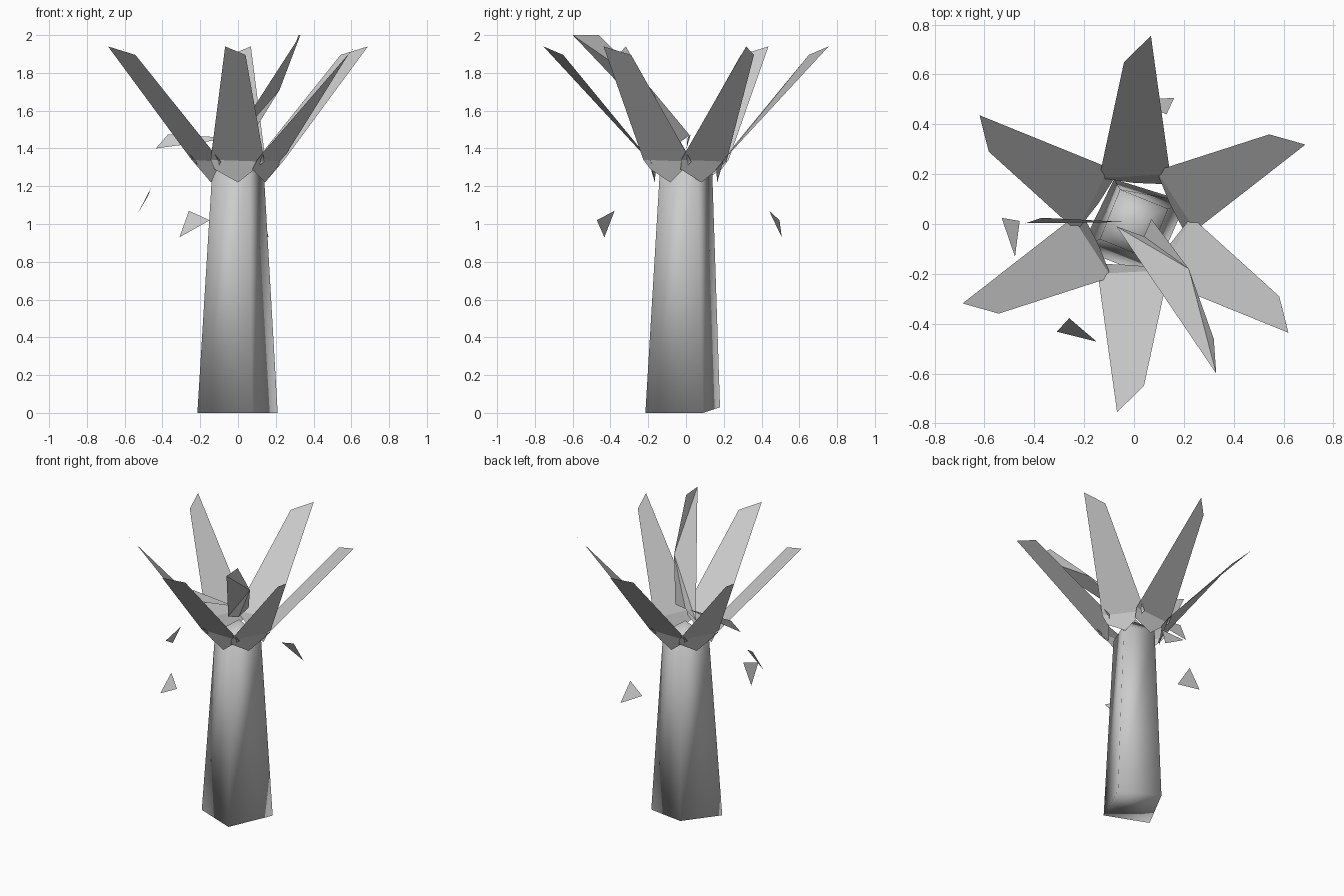
import bpy
from math import radians, cos, sin
from mathutils import Matrix, Vector

if "Cube" in bpy.data.objects:
    bpy.data.objects.remove(bpy.data.objects["Cube"])


def add_mesh(name, verts, faces, smooth=False):
    me = bpy.data.meshes.new(name)
    me.from_pydata([tuple(v) for v in verts], [], faces)
    me.update()
    for p in me.polygons:
        p.use_smooth = smooth
    ob = bpy.data.objects.new(name, me)
    bpy.context.collection.objects.link(ob)
    return ob


def turned(points, degrees, lift=0.0):
    m = Matrix.Rotation(radians(degrees), 4, 'Z')
    return [m @ Vector(p) + Vector((0, 0, lift)) for p in points]


# Trunk: uneven four-sided taper with a low peak on top
base = [(0.21, 0.09, 0), (-0.08, 0.18, 0.03), (-0.215, -0.1, 0), (0.075, -0.215, 0)]
top = [(0.15 * cos(radians(a)), 0.15 * sin(radians(a)), 1.27) for a in (24, 112, 204, 292)]
peak = [(0.0, 0.01, 1.37)]
faces = [(0, 2, 1), (0, 3, 2)]
for i in range(4):
    j = (i + 1) % 4
    faces += [(i, j, j + 4), (i, j + 4, i + 4), (i + 4, j + 4, 8)]
add_mesh("trunk", base + top + peak, faces, smooth=True)

# Ring of six outward leaves, slanted tips and pointed bases
leaf = [(-0.068, -0.755, 1.94), (0.04, -0.65, 1.895), (0.14, -0.185, 1.33),
        (0.0, -0.165, 1.22), (-0.125, -0.16, 1.29), (-0.145, -0.2, 1.34)]
for k in range(6):
    add_mesh(f"leaf_{k + 1}", turned(leaf, 60 * k),
             [(5, 2, 1, 0), (5, 4, 3, 2)])

# Inner leaf, creased near its base
inner = [(0.33, -0.6, 2.0), (0.32, -0.46, 2.0), (0.22, -0.18, 1.71),
         (0.07, 0.02, 1.47), (0.04, -0.05, 1.42), (-0.07, -0.01, 1.38)]
add_mesh("inner_leaf", inner, [(0, 1, 2), (0, 2, 5), (5, 2, 4), (4, 2, 3)])

# Thin blade pointing left from the crown
add_mesh("side_blade", [(-0.435, 0.003, 1.4), (-0.37, 0.025, 1.475), (-0.03, 0.008, 1.455)],
         [(0, 1, 2)])

# Loose shards floating around the trunk
shard = [(-0.26, -0.378, 1.07), (-0.15, -0.472, 1.02), (-0.31, -0.432, 0.93)]
for k, (ang, lift) in enumerate([(0, 0), (-57, 0.125), (-162, 0)]):
    add_mesh(f"shard_{k + 1}", turned(shard, ang, lift), [(0, 2, 1)])
